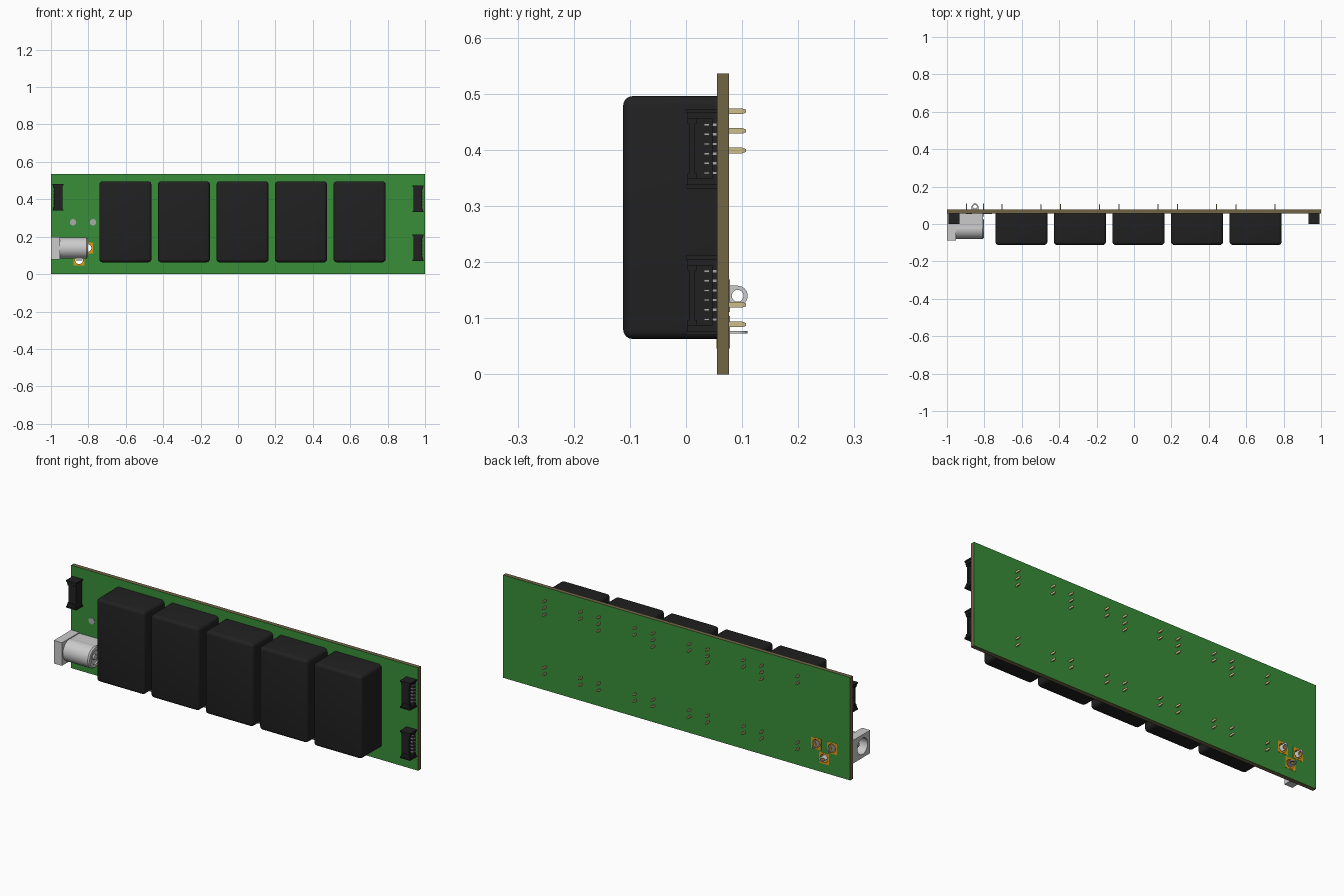
import bpy, bmesh, math
from mathutils import Vector, Matrix

if "Cube" in bpy.data.objects:
    bpy.data.objects.remove(bpy.data.objects["Cube"])


def material(name, rgb):
    m = bpy.data.materials.new(name)
    m.diffuse_color = (*rgb, 1)
    m.use_nodes = True
    m.node_tree.nodes["Principled BSDF"].inputs["Base Color"].default_value = m.diffuse_color
    return m


GREEN = material("solder_mask", (0.04, 0.27, 0.04))
CORE = material("board_core", (0.16, 0.13, 0.06))
BLACK = material("black_plastic", (0.015, 0.015, 0.015))
GOLD = material("gold_pad", (0.7, 0.32, 0.01))
BRASS = material("pale_brass", (0.62, 0.52, 0.25))
DISC = material("light_metal", (0.4, 0.4, 0.4))
F, B = 0.055, 0.077          # front and back faces of the board


def finish(name, bm, mat=None, smooth=False):
    bmesh.ops.recalc_face_normals(bm, faces=bm.faces)
    me = bpy.data.meshes.new(name)
    bm.to_mesh(me)
    bm.free()
    ob = bpy.data.objects.new(name, me)
    bpy.context.collection.objects.link(ob)
    if mat:
        me.materials.append(mat)
    if smooth:
        bpy.ops.object.select_all(action='DESELECT')
        ob.select_set(True)
        bpy.context.view_layer.objects.active = ob
        bpy.ops.object.shade_smooth_by_angle(angle=math.radians(35))
    return ob


def add_box(bm, lo, hi):
    lo, hi = Vector(lo), Vector(hi)
    M = Matrix.Translation((lo + hi) / 2) @ Matrix.Diagonal((*(hi - lo), 1))
    return bmesh.ops.create_cube(bm, size=1, matrix=M)["verts"]


def boxes(name, items, mat=None):
    bm = bmesh.new()
    for lo, hi in items:
        add_box(bm, lo, hi)
    return finish(name, bm, mat)


def cylinder(name, c, r, depth, axis, mat=None, seg=32):
    rot = {'X': Matrix.Rotation(math.pi / 2, 4, 'Y'),
           'Y': Matrix.Rotation(math.pi / 2, 4, 'X'), 'Z': Matrix()}[axis]
    bm = bmesh.new()
    bmesh.ops.create_cone(bm, cap_ends=True, segments=seg, radius1=r, radius2=r,
                          depth=depth, matrix=Matrix.Translation(c) @ rot)
    return finish(name, bm, mat, True)


def cut(ob, cutters):
    for c in cutters:
        mod = ob.modifiers.new("cut", 'BOOLEAN')
        mod.operation, mod.object, mod.solver = 'DIFFERENCE', c, 'EXACT'
        bpy.context.view_layer.objects.active = ob
        bpy.ops.object.modifier_apply(modifier=mod.name)
        bpy.data.objects.remove(c)


# board: green faces, brown edges, holes for the power jack lugs
lugs = [(-0.895, 0.14), (-0.805, 0.14), (-0.85, 0.075)]
board = boxes("circuit_board", [((-1, F, 0), (1, B, 0.536))], CORE)
board.data.materials.append(GREEN)
for p in board.data.polygons:
    p.material_index = 1 if abs(p.normal.y) > 0.5 else 0
cut(board, [cylinder("cutter", (x, 0.066, z), 0.024, 0.1, 'Y') for x, z in lugs])

# square gold pads and flat eyelet lugs
for i, (x, z) in enumerate(lugs):
    s = 0.029
    pad = boxes(f"jack_pad_{i}", [((x - s, F - 0.001, z - s), (x + s, B + 0.001, z + s))], GOLD)
    cut(pad, [cylinder("cutter", (x, 0.066, z), 0.021, 0.1, 'Y')])
    flat = i == 2            # this lug lies across, the others stand upright
    pts = [(-0.018, 0.04), (0.018, 0.04)]
    pts += [(0.018 * math.cos(a * math.pi / 12), 0.092 + 0.018 * math.sin(a * math.pi / 12)) for a in range(13)]
    bm = bmesh.new()
    t = 0.0025
    vs = [bm.verts.new((x + u, v, z - t) if flat else (x - t, v, z + u)) for u, v in pts]
    face = bm.faces.new(vs)
    ext = bmesh.ops.extrude_face_region(bm, geom=[face])["geom"]
    bmesh.ops.translate(bm, verts=[g for g in ext if isinstance(g, bmesh.types.BMVert)],
                        vec=(0, 0, 2 * t) if flat else (2 * t, 0, 0))
    lug = finish(f"jack_lug_{i}", bm)
    cut(lug, [cylinder("cutter", (x, 0.092, z), 0.0105, 0.05, 'Z' if flat else 'X', seg=20)])

# five relays with rounded edges, flush against the board
for i in range(5):
    cx = -0.602 + 0.313 * i
    bm = bmesh.new()
    add_box(bm, (cx - 0.139, -0.112, 0.063), (cx + 0.139, F, 0.496))
    edges = [e for e in bm.edges if min(v.co.y for v in e.verts) < 0]
    bmesh.ops.bevel(bm, geom=edges, offset=0.017, segments=4, profile=0.5, affect='EDGES')
    finish(f"relay_{i}", bm, BLACK, True)
    # tapered pins out of the back
    bm = bmesh.new()
    left = (0.469, 0.434, 0.124, 0.089)
    pins = [(-0.104, z) for z in left] + [(0.104, z) for z in left + (0.399,)]
    for dx, z in pins:
        x = cx + dx
        add_box(bm, (x - 0.003, F, z - 0.005), (x + 0.003, 0.1, z + 0.005))
        tip = add_box(bm, (x - 0.003, 0.1, z - 0.005), (x + 0.003, 0.107, z + 0.005))
        for v in tip:
            if v.co.y > 0.105:
                v.co.x = x + (v.co.x - x) * 0.5
                v.co.z = z + (v.co.z - z) * 0.5
    finish(f"relay_pins_{i}", bm, BRASS)


# shrouded six-pin headers opening towards the board ends
def header(name, side, cz):
    def b(x0, x1, y0, y1, z0, z1):
        xs = sorted((side * x0, side * x1))
        return ((xs[0], y0, cz + z0), (xs[1], y1, cz + z1))
    parts = [b(0.938, 0.95, 0.006, F, -0.063, 0.063),       # inner wall
             b(0.938, 0.986, 0.047, F, -0.063, 0.063),      # floor
             b(0.938, 0.982, 0.006, 0.016, -0.05, 0.05)]    # outer wall
    for s in (-1, 1):
        zs = lambda a, c: sorted((s * a, s * c))
        parts += [b(0.938, 0.988, 0.003, F, *zs(0.053, 0.066)),
                  b(0.933, 0.992, 0.0, F, *zs(0.064, 0.071)),
                  b(0.95, 0.984, 0.003, 0.02, *zs(0.044, 0.056))]
    boxes(name, parts, BLACK)
    pins = []
    for k in range(6):
        z = (k - 2.5) * 0.0172
        pins += [b(0.945, 0.984, 0.032, 0.042, z - 0.002, z + 0.002),
                 b(0.98, 0.988, 0.047, 0.054, z - 0.002, z + 0.002)]
    boxes(name + "_pins", pins, DISC)


header("header_right_top", 1, 0.402)
header("header_right_bottom", 1, 0.141)
header("header_left", -1, 0.41)

# power jack: square front plate, base block and barrel with a bore
jy, jz = -0.025, 0.139
plate = boxes("jack_plate", [((-1, -0.088, 0.079), (-0.953, F, 0.199))])
cut(plate, [cylinder("cutter", (-0.97, jy, jz), 0.042, 0.2, 'X')])
base = boxes("jack_base", [((-0.955, -0.02, 0.084), (-0.808, F, 0.194))])
cut(base, [cylinder("cutter", (-0.88, jy, jz), 0.05, 0.3, 'X')])
profile = [(-0.84, 0), (-0.84, 0.042), (-0.96, 0.042), (-0.96, 0.056), (-0.81, 0.056),
           (-0.803, 0.05), (-0.803, 0.035), (-0.812, 0.035), (-0.812, 0.014),
           (-0.803, 0.014), (-0.803, 0)]
bm = bmesh.new()
vs = [bm.verts.new((x, jy + r, jz)) for x, r in profile]
es = [bm.edges.new(p) for p in zip(vs, vs[1:])]
bmesh.ops.spin(bm, geom=vs + es, cent=(0, jy, jz), axis=(1, 0, 0), angle=2 * math.pi,
               steps=40, use_merge=True)
bmesh.ops.remove_doubles(bm, verts=bm.verts, dist=1e-5)
finish("jack_barrel", bm, None, True)
cylinder("jack_centre_pin", (-0.905, jy, jz), 0.012, 0.14, 'X', DISC, 20)

# two light round marks above the jack
for i, x in enumerate((-0.882, -0.775)):
    cylinder(f"board_disc_{i}", (x, F, 0.277), 0.017, 0.003, 'Y', DISC, 24)
